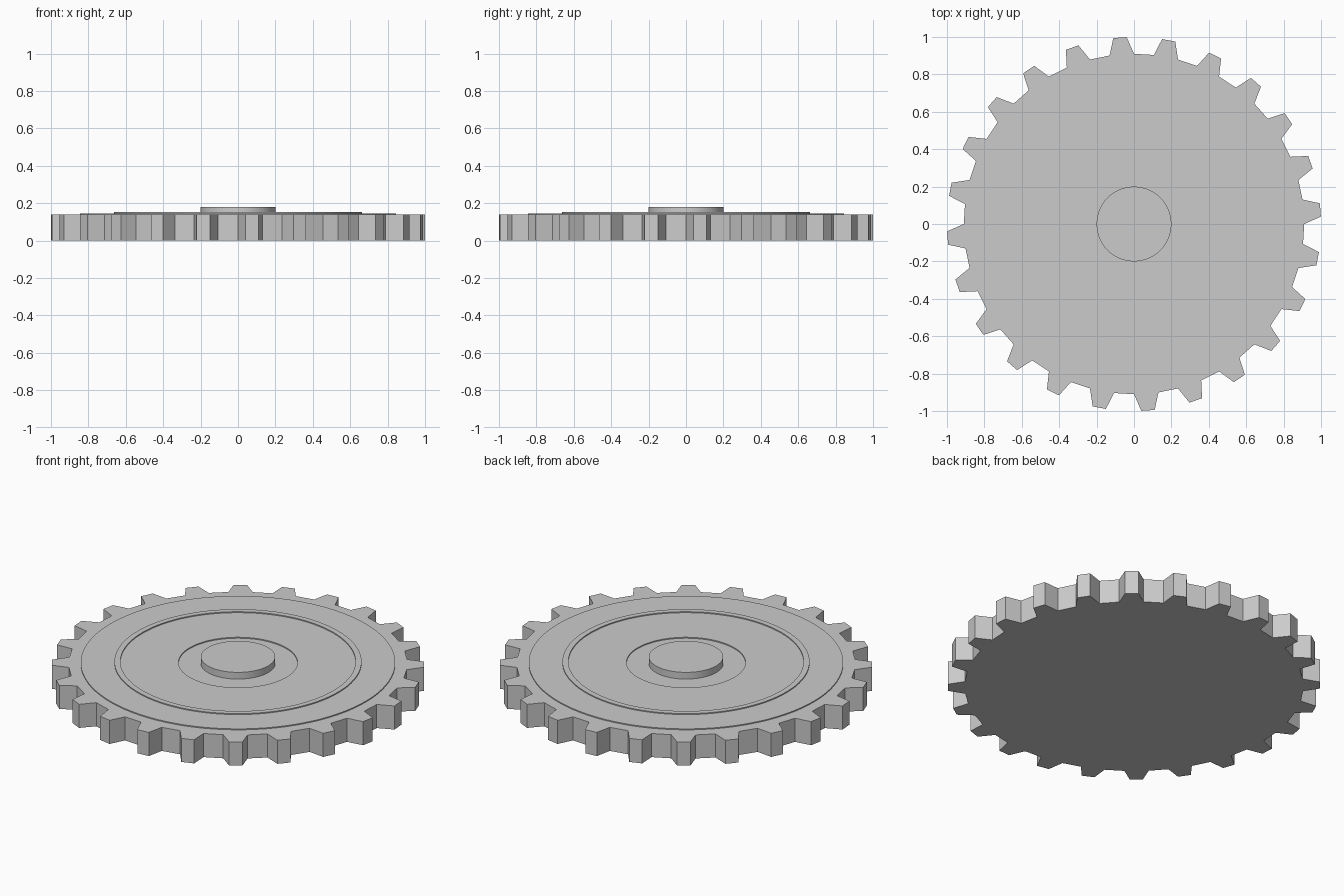
import bpy, bmesh
from math import cos, sin, radians, pi

if "Cube" in bpy.data.objects:
    bpy.data.objects.remove(bpy.data.objects["Cube"])

grey = bpy.data.materials.new("plain grey")
grey.diffuse_color = (0.6, 0.6, 0.6, 1)
grey.use_nodes = True
grey.node_tree.nodes["Principled BSDF"].inputs["Base Color"].default_value = grey.diffuse_color


def make_object(name, bm, smooth=False):
    bmesh.ops.recalc_face_normals(bm, faces=bm.faces)
    mesh = bpy.data.meshes.new(name)
    bm.to_mesh(mesh)
    bm.free()
    mesh.materials.append(grey)
    ob = bpy.data.objects.new(name, mesh)
    bpy.context.collection.objects.link(ob)
    if smooth:
        bpy.ops.object.select_all(action='DESELECT')
        ob.select_set(True)
        bpy.context.view_layer.objects.active = ob
        bpy.ops.object.shade_smooth_by_angle(angle=radians(30))
    return ob


def lathe(name, profile, sides=96, closed=True):
    """Spin an (r, z) profile about the z axis."""
    bm = bmesh.new()
    rings = [[bm.verts.new((r * cos(2 * pi * i / sides), r * sin(2 * pi * i / sides), z))
              for i in range(sides)] for r, z in profile]
    pairs = list(zip(rings, rings[1:]))
    if closed:
        pairs.append((rings[-1], rings[0]))
    else:
        bm.faces.new(rings[0])
        bm.faces.new(rings[-1])
    for a, b in pairs:
        for i in range(sides):
            j = (i + 1) % sides
            bm.faces.new((a[i], a[j], b[j], b[i]))
    return make_object(name, bm, True)


# Toothed body: 24 trapezoid teeth, extruded upward
TEETH, ROOT, TIP, THICK = 24, 0.91, 1.0, 0.14
tooth = [(0.0, ROOT), (2.25, TIP), (6.35, TIP), (8.25, ROOT)]
bm = bmesh.new()
outline = []
for t in range(TEETH):
    for ang, r in tooth:
        a = radians(t * 360 / TEETH + ang)
        outline.append(bm.verts.new((r * cos(a), r * sin(a), 0)))
base = bm.faces.new(outline)
ext = bmesh.ops.extrude_face_region(bm, geom=[base], use_keep_orig=True)
bmesh.ops.translate(bm, vec=(0, 0, THICK),
                    verts=[g for g in ext["geom"] if isinstance(g, bmesh.types.BMVert)])
make_object("toothed_body", bm)

# Raised face plate with a thin ridge and a recessed centre
lathe("face_plate", [(0.32, 0.138), (0.845, 0.138), (0.845, 0.146), (0.664, 0.146),
                     (0.664, 0.152), (0.632, 0.152), (0.632, 0.146), (0.32, 0.146)])

# Central hub
lathe("hub", [(0.2, 0.13), (0.2, 0.18)], closed=False)
